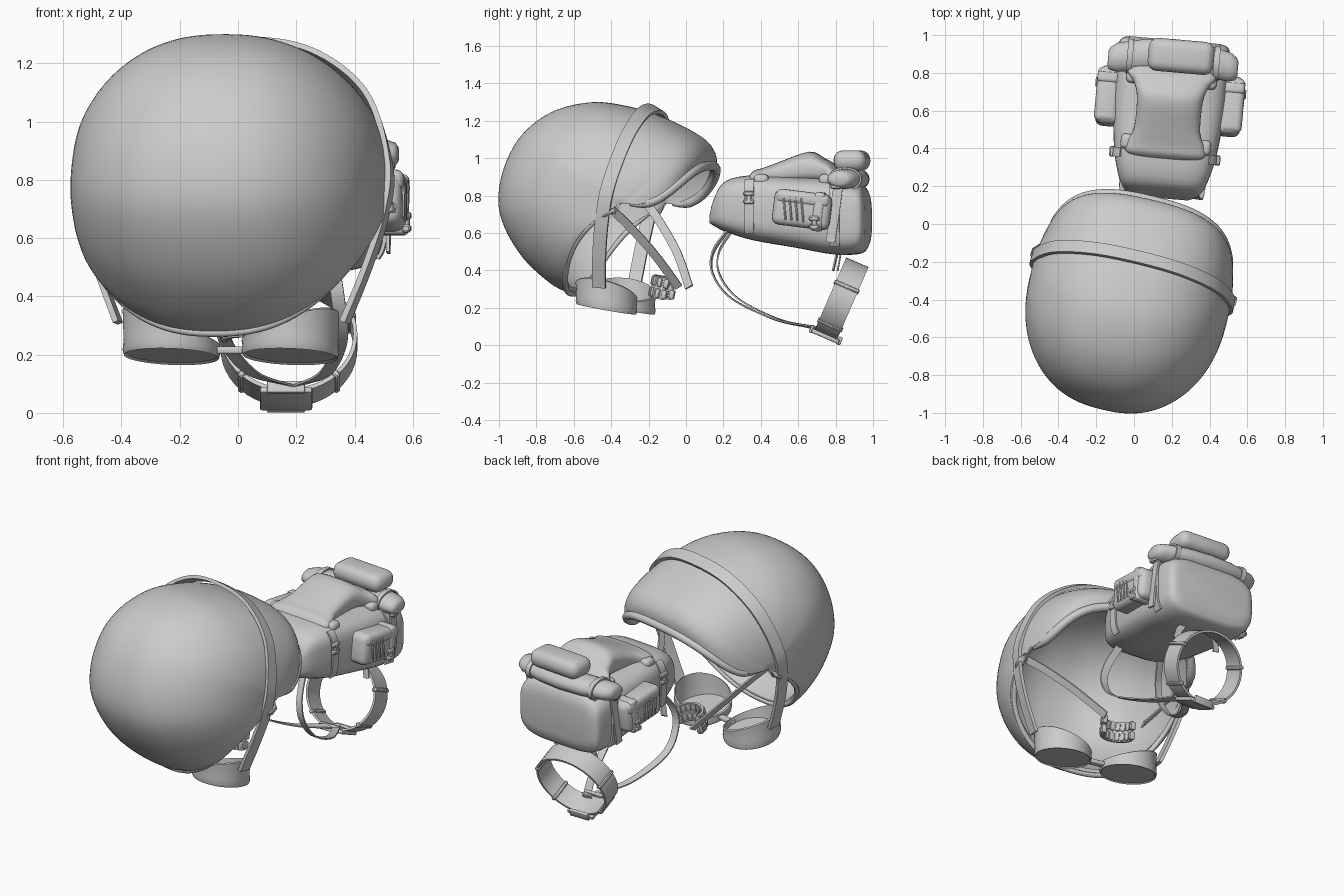
import bpy, bmesh, math
from mathutils import Matrix, Vector as V

if "Cube" in bpy.data.objects:
    bpy.data.objects.remove(bpy.data.objects["Cube"])

grey = bpy.data.materials.new("plain grey")
grey.diffuse_color = (0.6, 0.6, 0.6, 1)
grey.use_nodes = True
grey.node_tree.nodes["Principled BSDF"].inputs["Base Color"].default_value = grey.diffuse_color
# helmet and pack frames: x lateral, y lengthwise, z up
HM = Matrix.Translation((-0.035, -0.42, 0.78)) @ Matrix.Rotation(math.radians(-13.5), 4, 'Z')
PM = Matrix.Translation((0.18, 0.55, 0)) @ Matrix.Rotation(math.radians(-5), 4, 'Z') @ Matrix.Translation((0, -0.55, 0))


def finish(name, bm, M, angle=40):
    bmesh.ops.remove_doubles(bm, verts=bm.verts, dist=0.0004)
    bmesh.ops.recalc_face_normals(bm, faces=bm.faces)
    me = bpy.data.meshes.new(name)
    bm.to_mesh(me)
    bm.free()
    me.transform(M)
    me.materials.append(grey)
    ob = bpy.data.objects.new(name, me)
    bpy.context.collection.objects.link(ob)
    bpy.ops.object.select_all(action='DESELECT')
    ob.select_set(True)
    bpy.context.view_layer.objects.active = ob
    bpy.ops.object.shade_smooth_by_angle(angle=math.radians(angle))
    return ob


def spline(pts, n=8):
    p = [V(q) for q in pts]
    out, m = [], len(p)
    for i in range(m - 1):
        a, b, c, d = (p[max(0, min(m - 1, i + k))] for k in (-1, 0, 1, 2))
        for k in range(n):
            t = k / n
            out.append(0.5 * (2 * b + (c - a) * t + (2 * a - 5 * b + 4 * c - d) * t * t + (3 * b - a - 3 * c + d) * t ** 3))
    return out + [p[-1]]


def skin(name, rows, M, ring=True, loop=False, caps=True, angle=40):
    bm = bmesh.new()
    g = [[bm.verts.new(q) for q in r] for r in rows]
    n, m = len(g), len(g[0])
    for i in range(n if loop else n - 1):
        for j in range(m if ring else m - 1):
            a, b = g[i], g[(i + 1) % n]
            bm.faces.new((a[j], a[(j + 1) % m], b[(j + 1) % m], b[j]))
    if caps and ring and not loop:
        bm.faces.new(g[0])
        bm.faces.new(g[-1])
    return finish(name, bm, M, angle)


def ribbon(name, pts, width, thick, out, M, loop=False):
    # flat strap along a path; out(p) gives the outward direction
    rows, m = [], len(pts)
    for i, p in enumerate(pts):
        a, b = (pts[i - 1], pts[(i + 1) % m]) if loop else (pts[max(0, i - 1)], pts[min(m - 1, i + 1)])
        t = (b - a).normalized()
        s = t.cross(out(p)).normalized()
        n = s.cross(t) * thick / 2
        s *= width / 2
        rows.append([p + s + n, p - s + n, p - s - n, p + s - n])
    return skin(name, rows, M, loop=loop)


def tube(name, pts, r, M):
    rows, m = [], len(pts)
    for i, p in enumerate(pts):
        t = (pts[min(m - 1, i + 1)] - pts[max(0, i - 1)]).normalized()
        s = t.cross(p).normalized()
        n = s.cross(t)
        q = r * min(1, 0.4 + 0.15 * min(i, m - 1 - i))
        rows.append([p + (s * math.cos(k * math.pi / 4) + n * math.sin(k * math.pi / 4)) * q for k in range(8)])
    return skin(name, rows, M, angle=80)


def puff(name, loc, size, r, M, rot=Matrix(), seg=4):
    bm = bmesh.new()
    bmesh.ops.create_cube(bm, size=1, matrix=Matrix.Diagonal((*size, 1)))
    bmesh.ops.bevel(bm, geom=bm.edges[:], offset=r, segments=seg, affect='EDGES', profile=0.5)
    return finish(name, bm, M @ Matrix.Translation(loc) @ rot)


def section(y, z0, z1, hw, n=3.5, count=40, a0=0, a1=2 * math.pi, grow=0, ends=False):
    res = []
    for k in range(count):
        a = a0 + (a1 - a0) * k / (count - 1 if ends else count)
        c, s = math.cos(a), math.sin(a)
        res.append(V(((hw + grow) * math.copysign(abs(c) ** (2 / n), c), y,
                      (z0 + z1) / 2 + ((z1 - z0) / 2 + grow) * math.copysign(abs(s) ** (2 / n), s))))
    return res


def loft(name, prof, M, n=3.5):
    a = spline([q[:3] for q in prof], 4)
    b = spline([(q[3], 0, 0) for q in prof], 4)
    return skin(name, [section(*p, w[0], n=n) for p, w in zip(a, b)], M, angle=60)


# helmet shell: fan of arches around the ear axis, following the centre profile
PIV = (0.2, -0.02)
profile = spline([(-0.19, -0.505, 0), (-0.29, -0.455, 0), (-0.44, -0.32, 0), (-0.545, -0.15, 0), (-0.578, 0, 0),
                  (-0.545, 0.18, 0), (-0.45, 0.35, 0), (-0.29, 0.47, 0), (-0.08, 0.52, 0), (0.12, 0.495, 0),
                  (0.28, 0.445, 0), (0.43, 0.375, 0), (0.52, 0.315, 0), (0.56, 0.25, 0), (0.56, 0.18, 0)], 5)
shell = []
for i, p in enumerate(profile):
    s, row = i / (len(profile) - 1), []
    swell = 0.025 - 0.045 * max(0, min(1, (s - 0.45) / 0.4))
    top = math.exp(-((s - 0.58) / 0.17) ** 2)
    e = 0.835 - 0.08 * s + 0.085 * top
    for j in range(57):
        b = math.pi * j / 56
        k = math.sin(b) ** e
        bow = math.sin(math.pi * k)
        w = PIV[0] + (p[0] - PIV[0]) * k - 0.05 * bow * (1 - s) ** 4
        v = PIV[1] + (p[1] - PIV[1]) * k + bow * (0.05 * (1 - s) ** 4 - 0.08 * s ** 5)
        c = math.cos(b)
        row.append(V(((0.525 + swell * bow) * math.copysign(abs(c) ** e, c), w, v)))
    shell.append(row)
helmet = skin("helmet_shell", shell, HM, ring=False, angle=80)
sol = helmet.modifiers.new("thickness", 'SOLIDIFY')
sol.thickness, sol.offset = 0.035, -1

# rolled edging: thin at the brow, thick at the nape
for nm, row, r in (("brow_edging", shell[0], 0.015), ("nape_edging", shell[-1], 0.026)):
    tube(nm, [V((q.x * 0.955, q.y, q.z)) for q in row[1:-1]], r, HM)

# eyewear strap over the helmet
half = [(0.4, 0.05, -0.47), (0.475, 0.07, -0.28), (0.53, 0.1, -0.09), (0.535, 0.135, 0.08), (0.44, 0.2, 0.31), (0.24, 0.24, 0.45)]
path = half + [(0, 0.25, 0.485)] + [(-x, y, z) for x, y, z in reversed(half)]
ribbon("eyewear_strap", spline(path), 0.072, 0.02, lambda p: V((p.x, p.y - 0.1 + 0.3 * max(p.z, 0), p.z)), HM)

# eyewear cups, lenses and bridge
for sd, nm in ((1, "right"), (-1, "left")):
    def ring(f, z, slope):
        return [V((sd * 0.21 + 0.168 * f * math.cos(a), 0.045 + 0.165 * f * math.sin(a),
                   z - 0.03 * f * math.sin(a) + slope * sd * math.cos(a)))
                for a in (2 * math.pi * k / 40 for k in range(40))]
    rows = [ring(0.9, -0.577, 0), ring(0.97, -0.587, 0), ring(1, -0.57, 0), ring(0.98, -0.545, 0.01),
            ring(1, -0.485, 0.055), ring(0.95, -0.48, 0.055), ring(0.93, -0.54, 0.01)]
    skin(nm + "_eyewear_cup", rows, HM, caps=False, loop=True)
    skin(nm + "_lens", [ring(0.92, -0.58, 0), ring(0.92, -0.571, 0)], HM)
    # chin strap from ear to chin cup
    pts = spline([(sd * 0.47, 0.11, -0.03), (sd * 0.39, 0.2, -0.13), (sd * 0.27, 0.32, -0.29), (sd * 0.12, 0.42, -0.47)])
    ribbon(nm + "_chin_strap", pts, 0.045, 0.01, lambda p: V((sd, 0.3, -0.6)), HM)
puff("eyewear_bridge", (0, 0.05, -0.565), (0.12, 0.04, 0.025), 0.008, HM)

# padded chin cup
CT = HM @ Matrix.Translation((0, 0.34, -0.48)) @ Matrix.Rotation(math.radians(-12), 4, 'X')
arc = [V((0.09 * math.cos(a), 0.09 * math.sin(a), 0)) for a in (math.pi * (1 + k / 16) for k in range(17))]
ribbon("chin_cup", arc, 0.12, 0.014, lambda p: p, CT)
for k in range(0, 17, 2):
    a = math.pi * (1 + k / 16)
    for z in (0.03, -0.03):
        puff("chin_pad", arc[k] + V((0, 0, z)), (0.032, 0.028, 0.05), 0.008, CT, Matrix.Rotation(a, 4, 'Z'), 2)

# pack body
body = [(0.135, 0.65, 0.7, 0.14), (0.16, 0.635, 0.79, 0.19), (0.22, 0.605, 0.88, 0.23), (0.37, 0.56, 0.91, 0.27), (0.6, 0.52, 0.9, 0.295),
        (0.8, 0.485, 0.89, 0.3), (0.93, 0.49, 0.86, 0.295), (0.965, 0.53, 0.82, 0.275), (0.975, 0.57, 0.77, 0.24)]
loft("pack_body", body, PM, 4)
# draped top flap
loft("pack_flap", [(0.34, 0.85, 0.9, 0.15), (0.37, 0.84, 0.935, 0.21), (0.42, 0.84, 0.95, 0.205), (0.5, 0.85, 0.98, 0.175), (0.66, 0.86, 1.035, 0.175),
                   (0.74, 0.86, 1.0, 0.2), (0.79, 0.85, 0.97, 0.235), (0.84, 0.86, 0.92, 0.21)], PM, 2.8)
for sd in (1, -1):
    for y in (0.42, 0.77):
        puff("flap_corner", (sd * 0.19, y, 0.885), (0.1, 0.08, 0.06), 0.025, PM)

# bedroll, curved forward at its ends, with a small bag on top
roll = [(x, 0.89 - 0.35 * x * x, 0.888, r) for x, r in ((-0.345, 0.04), (-0.335, 0.06), (-0.3, 0.077), (-0.15, 0.087),
                                                     (0, 0.09), (0.15, 0.087), (0.3, 0.077), (0.335, 0.06), (0.345, 0.04))]
skin("bedroll", [[V((x, y + r * math.cos(a), z + 0.66 * r * math.sin(a))) for a in (math.tau * k / 24 for k in range(24))]
                 for x, y, z, r in roll], PM, angle=60)
puff("small_top_bag", (0.04, 0.892, 0.987), (0.35, 0.175, 0.11), 0.05, PM)
for x in (-0.23, 0.23):
    ribbon("bedroll_strap", [V((x, 0.871 + 0.086 * math.cos(a), 0.888 + 0.06 * math.sin(a))) for a in (math.pi * k / 12 for k in range(24))],
           0.03, 0.01, lambda p: p - V((x, 0.871, 0.888)), PM, loop=True)

# webbing around the body
for a0, a1 in ((-0.6, 0.75), (math.pi - 0.75, math.pi + 0.6)):
    ribbon("front_webbing", section(0.36, 0.56, 0.91, 0.27, n=4, count=21, a0=a0, a1=a1, grow=0.006, ends=True),
           0.05, 0.01, lambda p: p - V((0, p.y, 0.72)), PM)
ribbon("rear_webbing", section(0.82, 0.485, 0.89, 0.3, n=4, count=41, a0=-0.6, a1=math.pi + 0.6, grow=0.006, ends=True),
       0.055, 0.012, lambda p: p - V((0, p.y, 0.72)), PM)

# side pouches with ribs, lid bands and buckles
for sd, nm in ((1, "right"), (-1, "left")):
    tilt = Matrix.Rotation(math.radians(-7), 4, 'X')
    B = PM @ Matrix.Translation((sd * 0.32, 0.65, 0.725)) @ tilt
    puff(nm + "_pouch", (0, 0, 0), (0.13, 0.31, 0.19), 0.04, B)
    puff(nm + "_pouch_lid", (0.012 * sd, 0.0, 0.06), (0.12, 0.29, 0.075), 0.03, B)
    puff(nm + "_pouch_band", (0.012 * sd, 0.09, 0), (0.12, 0.06, 0.21), 0.02, B)
    for k in range(4):
        puff(nm + "_pouch_rib", (sd * 0.064, -0.09 + 0.032 * k, 0.0), (0.018, 0.01, 0.13), 0.003, B,
             Matrix.Rotation(math.radians(12), 4, 'X'), 1)
    for k, (x, y, z) in enumerate(((0.28, 0.36, 0.79), (0.32, 0.83, 0.87), (0.385, 0.72, 0.655))):
        for dz in (-0.022, 0.022):
            puff(nm + "_buckle", (sd * x, y, z + dz), (0.03, 0.055, 0.026), 0.006, PM, seg=1)
        puff(nm + "_buckle_core", (sd * x, y, z), (0.024, 0.03, 0.06), 0.006, PM, seg=1)
    ribbon(nm + "_hanging_strap", spline([(sd * 0.305, 0.84, 0.84), (sd * 0.315, 0.82, 0.68), (sd * 0.315, 0.8, 0.55)]),
           0.05, 0.012, lambda p: V((sd, 0, 0)), PM)
    # shoulder straps sweeping to the belt buckle
    pts = spline([(sd * 0.14, 0.24, 0.62), (sd * 0.18, 0.16, 0.5), (sd * 0.2, 0.16, 0.38), (sd * 0.2, 0.26, 0.25),
                  (sd * 0.13, 0.48, 0.14), (sd * 0.03, 0.66, 0.1), (-sd * 0.02, 0.72, 0.09)])
    ribbon(nm + "_shoulder_strap", pts, 0.045, 0.008, lambda p: V((0, p.y - 0.55, p.z - 0.6)), PM)
    ribbon(nm + "_belt_hanger", [V((sd * 0.1, 0.82, 0.5)), V((sd * 0.13, 0.81, 0.45)), V((sd * 0.14, 0.8, 0.4))],
           0.04, 0.008, lambda p: V((0, 1, 0)), PM)

# belt ring with keepers and buckle, leaning back
R = Matrix.Translation((0.175, 0.83, 0.245)) @ Matrix.Rotation(math.radians(-23.5), 4, 'X')
circ = [V((0.228 * math.cos(a), 0, 0.21 * math.sin(a))) for a in (math.tau * k / 48 for k in range(48))]
ribbon("belt_ring", circ, 0.13, 0.014, lambda p: p, R, loop=True)
for d in (20, 160, 225, 315):
    a = math.radians(d)
    puff("belt_keeper", (0.228 * math.cos(a), 0, 0.21 * math.sin(a)), (0.028, 0.145, 0.022), 0.005, R,
         Matrix.Rotation(-a, 4, 'Y'), 1)
puff("belt_buckle", (-0.01, 0, -0.214), (0.18, 0.16, 0.024), 0.008, R, seg=2)
for y in (-0.08, 0.08):
    puff("buckle_bar", (-0.01, y, -0.207), (0.13, 0.022, 0.045), 0.006, R, seg=2)
